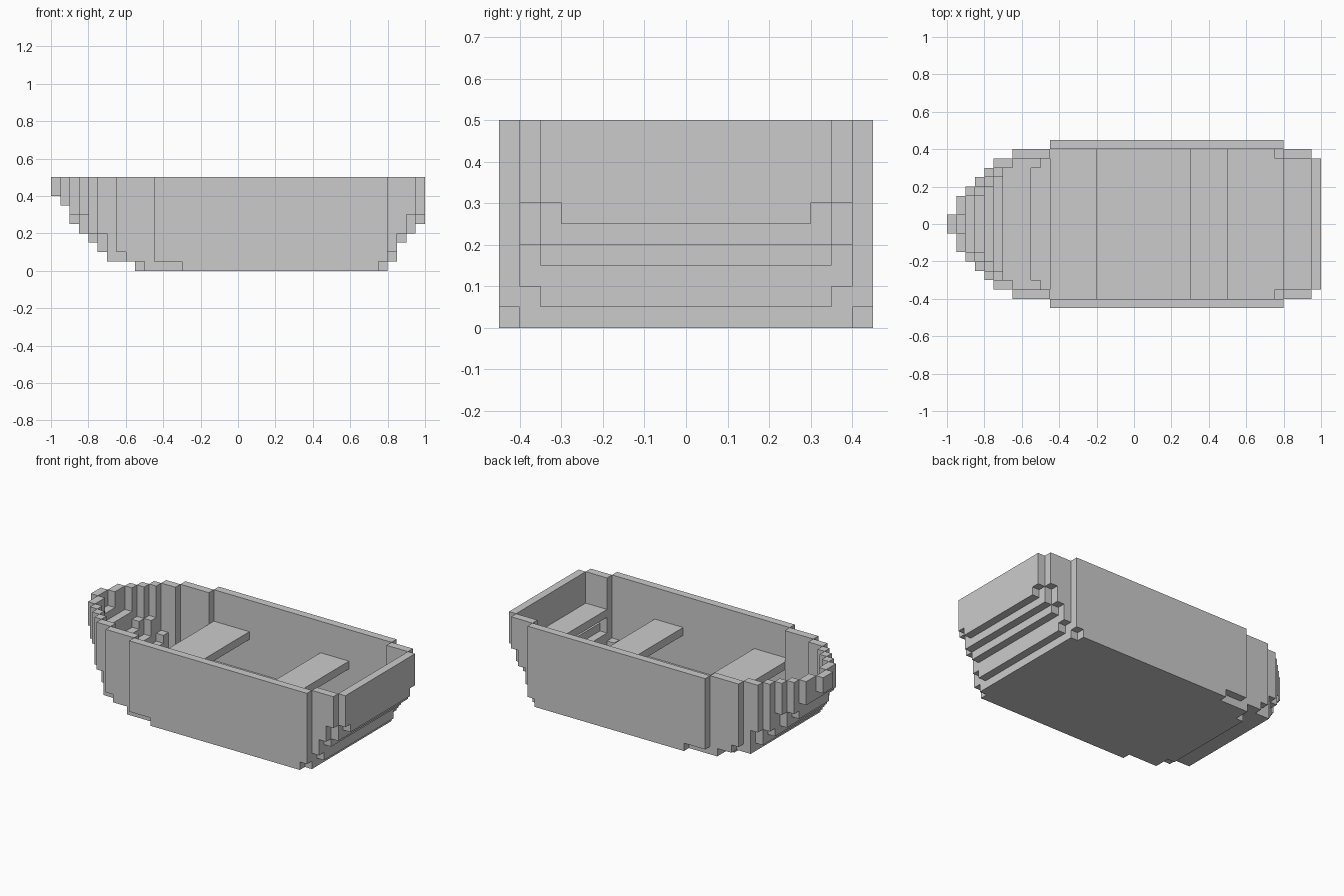
import bpy, bmesh
from mathutils import Vector

cube = bpy.data.objects.get("Cube")
if cube:
    bpy.data.objects.remove(cube)

U = 0.05                    # size of one block
LENGTH, HALF, HEIGHT = 40, 9, 10

grey = bpy.data.materials.new("plain_grey")
grey.use_nodes = True
grey.diffuse_color = (0.6, 0.6, 0.6, 1)
grey.node_tree.nodes["Principled BSDF"].inputs["Base Color"].default_value = (0.6, 0.6, 0.6, 1)

# Bow outline: setback of each lengthwise row at the rim, and of each layer
BOW_ROW = [0, 1, 1, 2, 3, 4, 5, 7, 11]
BOW_LAYER = [9, 6, 5, 4, 3, 2, 2, 1, 0, 0]
BOW_TUCK = [0, 0, 0, 6, 6, 4, 4, 2, 0]      # layer under which a row steps in
# Transom: setback of each layer, in the middle and at the corner row
STERN_MID = [4, 3, 3, 2, 1, 0, 0, 0, 0, 0]
STERN_CORNER = [4, 4, 3, 3, 2, 2, 1, 1, 1, 1]


def row_span(j, k):
    """First and last block of row j (counted from the keel) in layer k."""
    bow = max(BOW_LAYER[k], BOW_ROW[j] + (k < BOW_TUCK[j]))
    if k == 0 and j >= 6:
        bow = 14 if j == 8 else 10
    if j == 8:
        stern = 5 if k == 0 else 4
    elif j == 7:
        stern = STERN_CORNER[k]
    else:
        stern = STERN_MID[k] + (j == 6 and k == 5)
    return bow, LENGTH - stern


def finish(bm, name):
    bmesh.ops.remove_doubles(bm, verts=bm.verts, dist=U / 10)
    bmesh.ops.dissolve_limit(bm, angle_limit=0.01, verts=bm.verts, edges=bm.edges)
    mesh = bpy.data.meshes.new(name)
    bm.to_mesh(mesh)
    bm.free()
    mesh.materials.append(grey)
    obj = bpy.data.objects.new(name, mesh)
    bpy.context.collection.objects.link(obj)
    return obj


def block_mesh(cells, name):
    """Skin a set of blocks with their exposed faces only."""
    bm = bmesh.new()
    for cell in cells:
        centre = Vector(cell) + Vector((0.5, 0.5, 0.5))
        for axis in range(3):
            for side in (-1, 1):
                step = [0, 0, 0]
                step[axis] = side
                if tuple(c + s for c, s in zip(cell, step)) in cells:
                    continue
                n = Vector(step)
                a, b = Vector((0, 0, 0)), Vector((0, 0, 0))
                a[(axis + 1) % 3] = 0.5
                b[(axis + 2) % 3] = 0.5 * side
                corners = (-a - b, a - b, a + b, b - a)
                origin = Vector((LENGTH / 2, 0, 0))
                bm.faces.new([bm.verts.new((centre + n / 2 + c - origin) * U) for c in corners])
    return finish(bm, name)


# Hull: stepped solid, hollowed to a wall and floor one block thick
solid = set()
for k in range(HEIGHT):
    for j in range(HALF):
        for i in range(*row_span(j, k)):
            solid |= {(i, j, k), (i, -1 - j, k)}

hollow = {(i, j, k) for i, j, k in solid
          if {(i - 1, j, k), (i + 1, j, k), (i, j - 1, k),
              (i, j + 1, k), (i, j, k - 1)} <= solid}
block_mesh(solid - hollow, "hull")


# Benches: one-block planks from side to side
def bench(name, x0, x1, half_width, top):
    bm = bmesh.new()
    bmesh.ops.create_cube(bm, size=1)
    for v in bm.verts:
        v.co = ((x0 + x1) / 2 + v.co.x * (x1 - x0), v.co.y * 2 * half_width, top - U / 2 + v.co.z * U)
    finish(bm, name)


bench("bow_bench", -0.45, -0.2, 0.4, 0.3)
bench("middle_bench", 0.3, 0.5, 0.4, 0.3)
bench("stern_bench", 0.8, 0.95, 0.35, 0.3)
